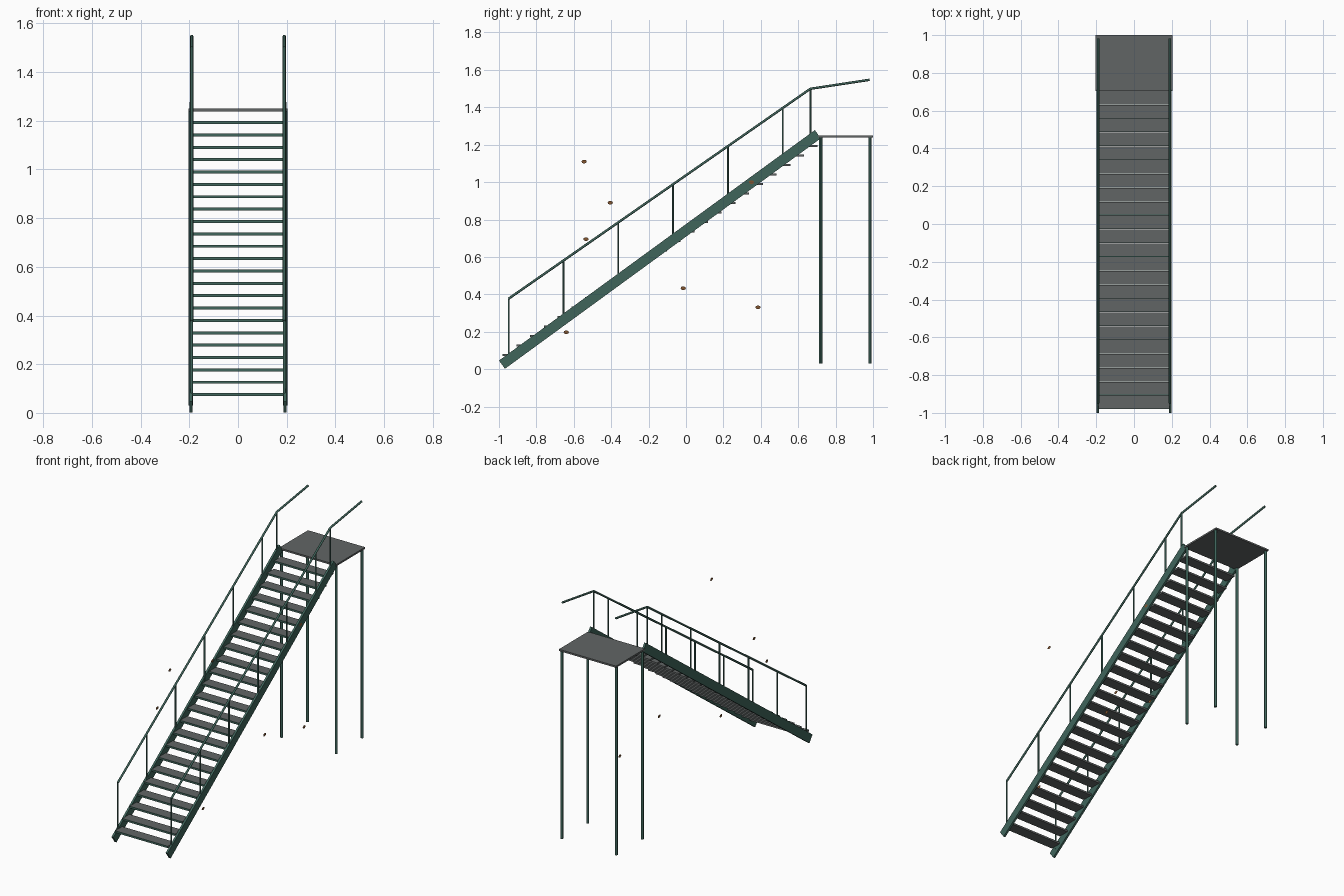
import bpy, math
from mathutils import Vector

if "Cube" in bpy.data.objects:
    bpy.data.objects.remove(bpy.data.objects["Cube"])


def mat(name, col):
    m = bpy.data.materials.new(name)
    m.diffuse_color = (*col, 1)
    m.use_nodes = True
    m.node_tree.nodes["Principled BSDF"].inputs["Base Color"].default_value = m.diffuse_color
    return m


GREEN = mat("green_paint", (0.05, 0.13, 0.105))
GREY = mat("dark_metal", (0.12, 0.13, 0.13))
RUST = mat("rust", (0.22, 0.09, 0.03))


def finish(o, name, m):
    o.name = name
    o.data.materials.append(m)
    return o


def box(name, lo, hi, m):
    lo, hi = Vector(lo), Vector(hi)
    bpy.ops.mesh.primitive_cube_add(size=1, location=(lo + hi) / 2)
    o = bpy.context.object
    o.scale = hi - lo
    return finish(o, name, m)


def tube(name, a, b, r, m):
    a, b = Vector(a), Vector(b)
    d = b - a
    bpy.ops.mesh.primitive_cylinder_add(vertices=12, radius=r, depth=d.length, location=(a + b) / 2)
    o = bpy.context.object
    o.rotation_euler = d.to_track_quat('Z', 'Y').to_euler()
    bpy.ops.object.shade_smooth_by_angle()
    return finish(o, name, m)


def rail(name, pts, r, m):
    cu = bpy.data.curves.new(name, 'CURVE')
    cu.dimensions = '3D'
    cu.bevel_depth = r
    cu.bevel_resolution = 2
    cu.use_fill_caps = True
    sp = cu.splines.new('POLY')
    sp.points.add(len(pts) - 1)
    for p, c in zip(sp.points, pts):
        p.co = (*c, 1)
    o = bpy.data.objects.new(name, cu)
    bpy.context.collection.objects.link(o)
    return finish(o, name, m)


def plate(name, prof, x0, x1, m):
    # side profile in y,z pushed out along x
    n = len(prof)
    v = [(x, y, z) for x in (x0, x1) for y, z in prof]
    f = [tuple(range(n))[::-1], tuple(range(n, 2 * n))]
    f += [(i, (i + 1) % n, n + (i + 1) % n, n + i) for i in range(n)]
    me = bpy.data.meshes.new(name)
    me.from_pydata(v, [], f)
    o = bpy.data.objects.new(name, me)
    bpy.context.collection.objects.link(o)
    return finish(o, name, m)


RUN, RISE = 0.0733, 0.0508

# treads with a painted nosing
for i in range(23):
    y, z = -0.98 + RUN * i, 0.075 + RISE * i
    box(f"tread_{i+1}", (-0.187, y + 0.003, z - 0.006), (0.187, y + 0.0715, z + 0.006), GREY)
    box(f"nosing_{i+1}", (-0.187, y, z - 0.006), (0.187, y + 0.003, z + 0.006), GREEN)

# top platform
box("platform", (-0.203, 0.705, 1.239), (0.203, 1.0, 1.25), GREY)


def rail_z(y):
    return 0.377 + (y + 0.948) * (1.499 - 0.377) / (0.665 + 0.948)


def string_z(y):
    return 0.027 + (y + 0.984) * (1.2565 - 0.027) / (0.705 + 0.984)


for s, side in ((-1, "left"), (1, "right")):
    # sloping side beams
    plate(f"stringer_{side}", [(-1.0, 0.046), (-0.968, 0.002), (0.721, 1.234), (0.689, 1.278)],
          min(s * 0.186, s * 0.199), max(s * 0.186, s * 0.199), GREEN)
    # platform legs
    for y, pos in ((0.72, "front"), (0.983, "back")):
        tube(f"leg_{pos}_{side}", (s * 0.194, y, 0.03), (s * 0.194, y, 1.24), 0.0085, GREEN)
    # handrail and its posts
    x = s * 0.19
    rail(f"handrail_{side}", [(x, -0.948, 0.377), (x, 0.665, 1.499), (x, 0.982, 1.547)], 0.0065, GREEN)
    for k, y in enumerate((-0.948, -0.655, -0.362, -0.069, 0.224, 0.517, 0.665)):
        tube(f"post_{side}_{k+1}", (x, y, string_z(y)), (x, y, rail_z(y)), 0.005, GREEN)

# small flat rust flecks in the side planes
flecks = [(1, -0.545, 1.11), (1, -0.015, 0.433), (1, 0.385, 0.33), (1, -0.64, 0.197),
          (-1, -0.405, 0.89), (-1, -0.535, 0.695), (1, 0.35, 1.0)]
for k, (s, y, z) in enumerate(flecks):
    bpy.ops.mesh.primitive_circle_add(vertices=10, radius=1, fill_type='NGON',
                                      location=(s * 0.2, y, z), rotation=(0, s * math.pi / 2, 0))
    o = bpy.context.object
    o.scale = (0.01, 0.014, 1)
    finish(o, f"rust_fleck_{k+1}", RUST)
